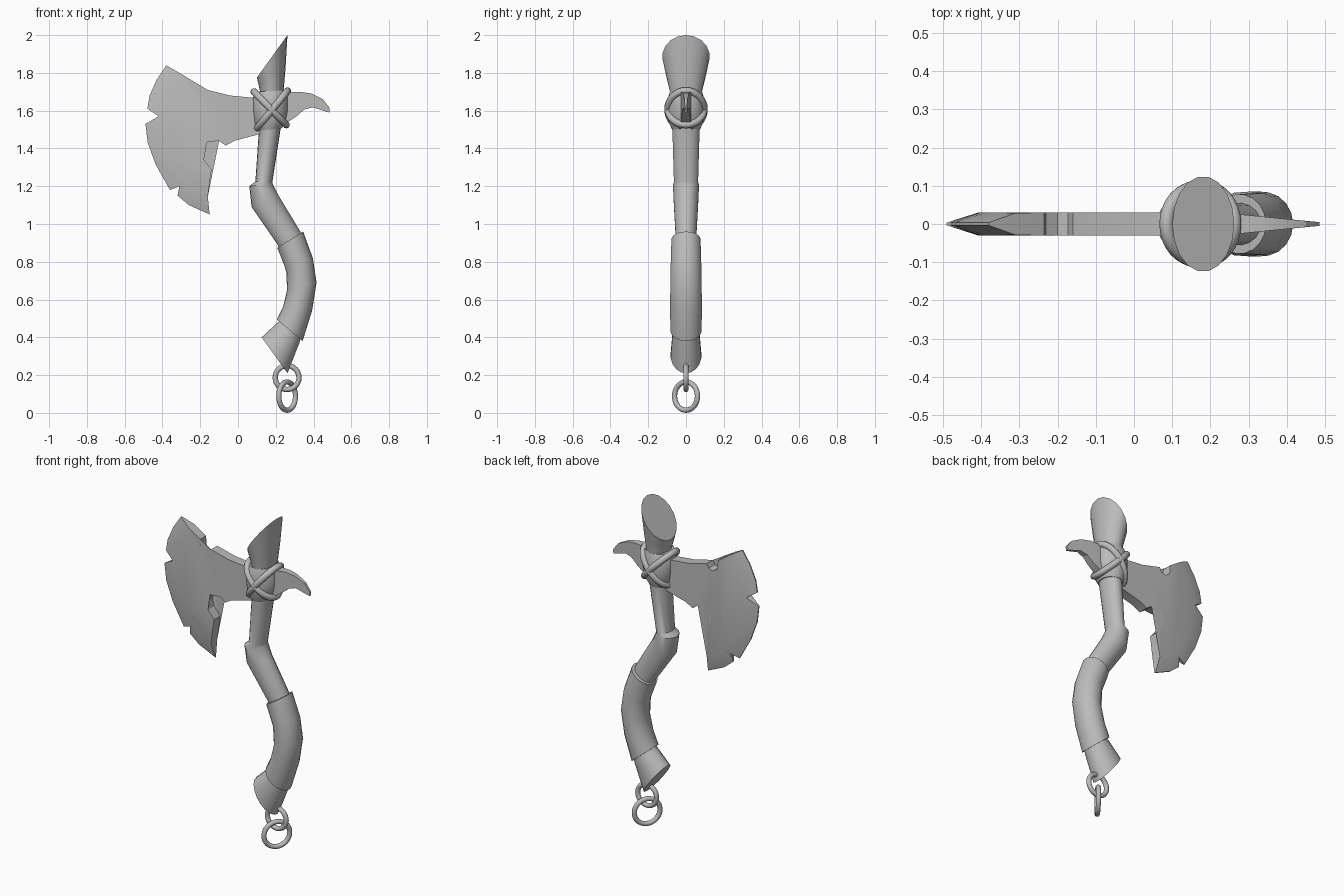
import bpy, bmesh, math
from mathutils import Vector

cube = bpy.data.objects.get("Cube")
if cube:
    bpy.data.objects.remove(cube, do_unlink=True)

grey = bpy.data.materials.new("plain grey")
grey.use_nodes = True
GREY = (0.5, 0.5, 0.5, 1)
grey.diffuse_color = GREY
grey.node_tree.nodes["Principled BSDF"].inputs["Base Color"].default_value = GREY


def finish(name, bm, angle=35):
    bmesh.ops.recalc_face_normals(bm, faces=bm.faces[:])
    mesh = bpy.data.meshes.new(name)
    bm.to_mesh(mesh)
    bm.free()
    mesh.materials.append(grey)
    mesh.shade_smooth()
    mesh.set_sharp_from_angle(angle=math.radians(angle))
    obj = bpy.data.objects.new(name, mesh)
    bpy.context.collection.objects.link(obj)
    return obj


def loft(name, rings, sides=18):
    """Skin rings given as (left x, left z, right x, right z, depth radius)."""
    bm = bmesh.new()
    loops = []
    for lx, lz, rx, rz, depth in rings:
        mid = Vector(((lx + rx) / 2, 0, (lz + rz) / 2))
        half = Vector(((rx - lx) / 2, 0, (rz - lz) / 2))
        loop = []
        for i in range(sides):
            t = math.tau * i / sides
            loop.append(bm.verts.new(mid + half * math.cos(t) + Vector((0, depth * math.sin(t), 0))))
        loops.append(loop)
    for a, b in zip(loops, loops[1:]):
        for i in range(sides):
            j = (i + 1) % sides
            bm.faces.new((a[i], a[j], b[j], b[i]))
    bm.faces.new(loops[0])
    bm.faces.new(loops[-1])
    return finish(name, bm)


def plate(name, outline, panels, thickness):
    """Two mirrored sheets of panels joined by walls along the outline."""
    bm = bmesh.new()
    sheets = []
    for side in (-1, 1):
        verts = {}
        for p in outline + [q for panel in panels for q in panel]:
            if p not in verts:
                verts[p] = bm.verts.new((p[0], side * thickness(p), p[1]))
        for panel in panels:
            bm.faces.new([verts[p] for p in panel])
        sheets.append(verts)
    front, back = sheets
    for p, q in zip(outline, outline[1:] + outline[:1]):
        bm.faces.new((front[p], front[q], back[q], back[p]))
    bmesh.ops.triangulate(bm, faces=[f for f in bm.faces if len(f.verts) > 4])
    return finish(name, bm, 20)


def ring(name, center, u, v, minor, major_steps=32, minor_steps=10):
    """Closed round tube along the ellipse spanned by u and v."""
    bm = bmesh.new()
    center, u, v = Vector(center), Vector(u), Vector(v)
    normal = u.cross(v).normalized()
    loops = []
    for i in range(major_steps):
        t = math.tau * i / major_steps
        tangent = (v * math.cos(t) - u * math.sin(t)).normalized()
        out = tangent.cross(normal)
        spot = center + u * math.cos(t) + v * math.sin(t)
        loops.append([bm.verts.new(spot + minor * (out * math.cos(s) + normal * math.sin(s)))
                      for s in (math.tau * k / minor_steps for k in range(minor_steps))])
    for i in range(major_steps):
        a, b = loops[i], loops[(i + 1) % major_steps]
        for k in range(minor_steps):
            m = (k + 1) % minor_steps
            bm.faces.new((a[k], a[m], b[m], b[k]))
    return finish(name, bm, 60)


# Crooked handle, from the slanted top down to the flared butt
loft("handle", [
    (0.10, 1.775, 0.262, 2.0, 0.125),
    (0.108, 1.74, 0.252, 1.83, 0.105),
    (0.12, 1.69, 0.242, 1.71, 0.085),
    (0.11, 1.49, 0.225, 1.50, 0.073),
    (0.092, 1.225, 0.182, 1.222, 0.065),
    (0.06, 1.20, 0.184, 1.212, 0.07),
    (0.072, 1.09, 0.215, 1.15, 0.066),
    (0.21, 0.89, 0.33, 0.96, 0.055),
    (0.27, 0.70, 0.39, 0.72, 0.06),
    (0.225, 0.49, 0.335, 0.41, 0.068),
    (0.205, 0.475, 0.325, 0.37, 0.072),
    (0.125, 0.40, 0.262, 0.21, 0.082),
])

# Bent grip sleeve
loft("grip_sleeve", [
    (0.208, 0.875, 0.345, 0.96, 0.078),
    (0.255, 0.755, 0.396, 0.82, 0.082),
    (0.26, 0.65, 0.416, 0.69, 0.084),
    (0.238, 0.56, 0.392, 0.54, 0.086),
    (0.205, 0.495, 0.342, 0.38, 0.083),
])

# Blade: an arc-shaped edge with chips, bevelled toward the cutting line
ARC_X, ARC_Z, ARC_R, BEVEL_R = 0.013, 1.526, 0.503, 0.42
edge = [(-0.38, 1.84), (-0.43, 1.765), (-0.468, 1.68), (-0.48, 1.61), (-0.42, 1.57),
        (-0.49, 1.53), (-0.478, 1.43), (-0.436, 1.315), (-0.36, 1.18), (-0.31, 1.20),
        (-0.32, 1.15), (-0.26, 1.10), (-0.15, 1.05)]
rest = [(-0.16, 1.145), (-0.14, 1.29), (-0.18, 1.34), (-0.192, 1.39), (-0.165, 1.435),
        (-0.10, 1.44), (-0.065, 1.415), (-0.02, 1.44), (0.13, 1.48), (0.16, 1.66),
        (0.06, 1.67), (-0.04, 1.68), (-0.16, 1.71), (-0.172, 1.685), (-0.20, 1.675),
        (-0.23, 1.695), (-0.235, 1.75), (-0.31, 1.80)]
inner = [rest[-1]]
for x, z in edge[1:-1]:
    d = Vector((x - ARC_X, z - ARC_Z)).normalized() * BEVEL_R
    inner.append((ARC_X + d.x, ARC_Z + d.y))
inner.append(rest[0])


def blade_thickness(p):
    reach = (ARC_R - math.hypot(p[0] - ARC_X, p[1] - ARC_Z)) / (ARC_R - BEVEL_R)
    return 0.03 * min(1, max(0.12, reach))


bevel = [(edge[i], edge[i + 1], inner[i + 1], inner[i]) for i in range(len(edge) - 1)]
plate("blade", edge + rest, bevel + [inner[1:-1] + rest], blade_thickness)

# Hooked spike behind the head
upper = [(0.17, 1.69), (0.27, 1.698), (0.33, 1.70), (0.39, 1.69), (0.45, 1.66), (0.485, 1.615)]
lower = [(0.17, 1.49), (0.25, 1.53), (0.31, 1.57), (0.35, 1.605), (0.395, 1.618), (0.483, 1.59)]
strips = [(upper[i], upper[i + 1], lower[i + 1], lower[i]) for i in range(len(upper) - 1)]
plate("back_spike", upper + lower[::-1], strips,
      lambda p: max(0.005, 0.028 - 0.1 * max(0, p[0] - 0.25)))

# Bulging collar and crossed rope lashings
loft("collar", [
    (0.10, 1.70, 0.255, 1.71, 0.085),
    (0.078, 1.67, 0.268, 1.67, 0.096),
    (0.077, 1.60, 0.267, 1.60, 0.1),
    (0.085, 1.53, 0.255, 1.54, 0.09),
    (0.105, 1.495, 0.23, 1.505, 0.075),
])
for name, x0, z0, x1, z1 in (("lashing_a", 0.085, 1.70, 0.255, 1.525),
                             ("lashing_b", 0.262, 1.705, 0.10, 1.505)):
    ring(name, ((x0 + x1) / 2, 0, (z0 + z1) / 2),
         ((x1 - x0) / 2, 0, (z1 - z0) / 2), (0, 0.096, 0), 0.019)

# Two chain links below the butt
ring("upper_link", (0.26, 0, 0.187), (0.063, 0, 0), (0, 0, 0.063), 0.014)
turn = math.radians(36)
ring("lower_link", (0.26, 0, 0.089),
     (0.075 * math.sin(turn), 0.075 * math.cos(turn), 0), (0, 0, 0.075), 0.014)
